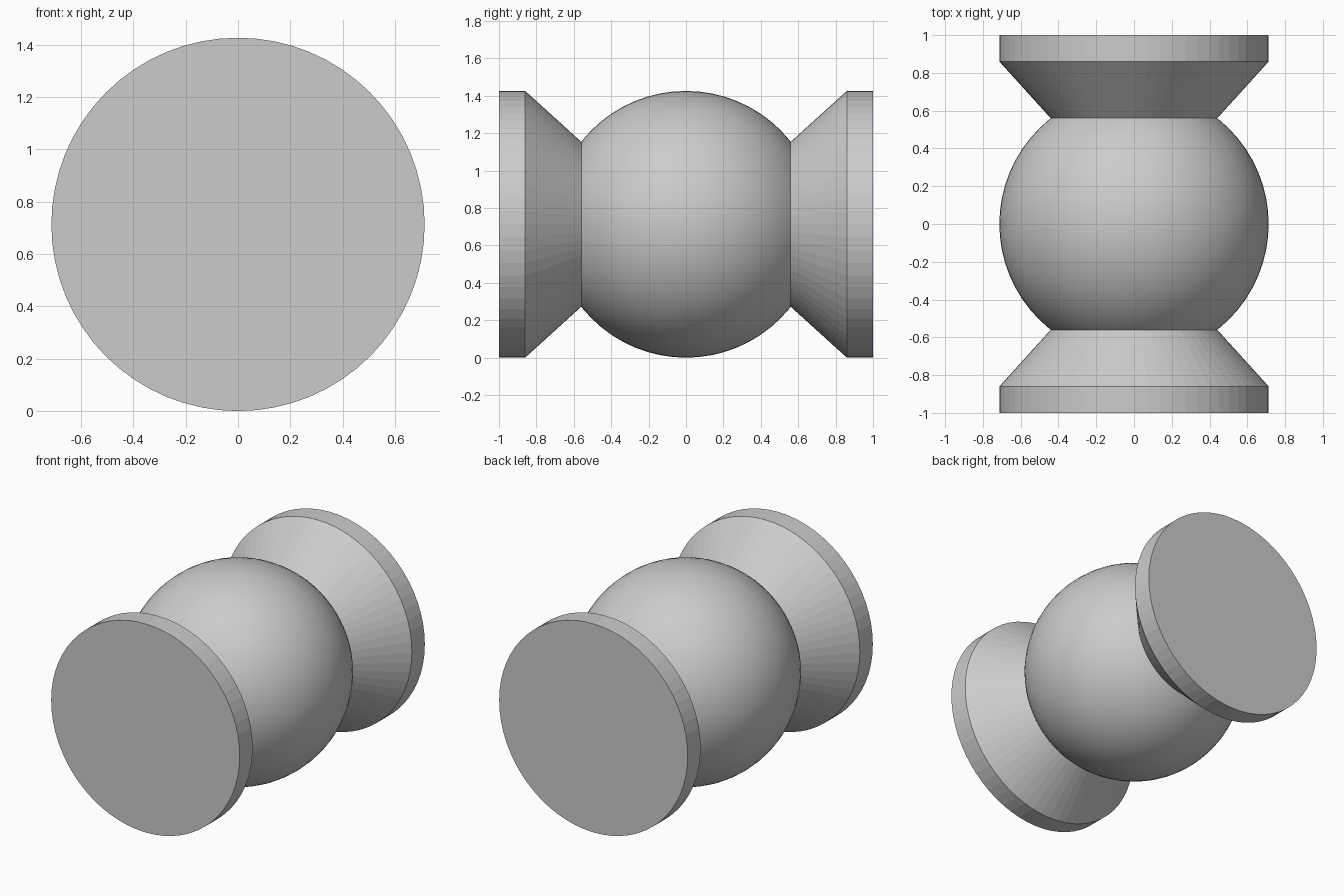
import bpy, bmesh, math
from mathutils import Matrix

cube = bpy.data.objects.get("Cube")
if cube:
    bpy.data.objects.remove(cube, do_unlink=True)

RADIUS = 0.713
SEGMENTS = 64
CENTRE = (0, 0, RADIUS)

grey = bpy.data.materials.new("light_grey")
grey.use_nodes = True
colour = (0.6, 0.6, 0.6, 1)
grey.diffuse_color = colour
grey.node_tree.nodes["Principled BSDF"].inputs["Base Color"].default_value = colour


def add_object(name, bm):
    bmesh.ops.recalc_face_normals(bm, faces=bm.faces)
    mesh = bpy.data.meshes.new(name)
    bm.to_mesh(mesh)
    bm.free()
    mesh.materials.append(grey)
    obj = bpy.data.objects.new(name, mesh)
    obj.location = CENTRE
    bpy.context.collection.objects.link(obj)
    return obj


# Central ball, poles along the y axis
bm = bmesh.new()
bmesh.ops.create_uvsphere(bm, u_segments=SEGMENTS, v_segments=SEGMENTS // 2, radius=RADIUS,
                          matrix=Matrix.Rotation(math.pi / 2, 4, "X"))
for face in bm.faces:
    face.smooth = True
add_object("centre_ball", bm)

# Flared end: rings of (radius, distance from centre) joined into a closed solid
PROFILE = [(0.441, 0.56), (RADIUS, 0.86), (RADIUS, 1.0)]


def flared_end(name, side):
    bm = bmesh.new()
    rings = []
    for radius, y in PROFILE:
        angles = [2 * math.pi * i / SEGMENTS for i in range(SEGMENTS)]
        rings.append([bm.verts.new((radius * math.cos(a), side * y, radius * math.sin(a)))
                      for a in angles])
    for inner, outer in zip(rings, rings[1:]):
        for i in range(SEGMENTS):
            j = (i + 1) % SEGMENTS
            bm.faces.new((inner[i], inner[j], outer[j], outer[i]))
    bm.faces.new(rings[0])
    bm.faces.new(rings[-1])
    add_object(name, bm)


flared_end("front_flared_end", -1)
flared_end("back_flared_end", 1)
